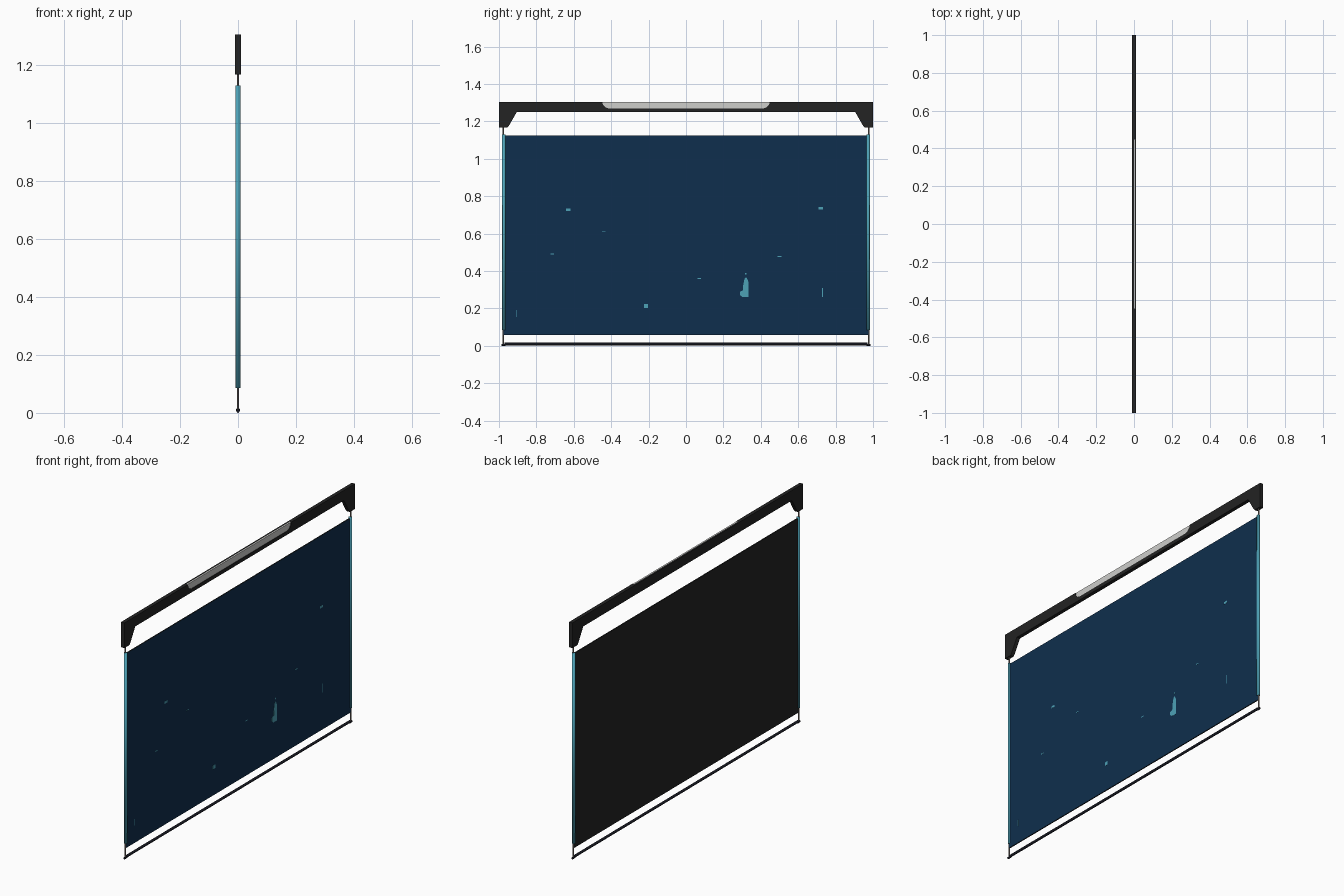
import bpy, bmesh, math

if "Cube" in bpy.data.objects:
    bpy.data.objects.remove(bpy.data.objects["Cube"])


def mat(name, r, g, b):
    m = bpy.data.materials.new(name)
    m.diffuse_color = (r, g, b, 1)
    m.use_nodes = True
    m.node_tree.nodes["Principled BSDF"].inputs["Base Color"].default_value = m.diffuse_color
    return m


BLACK = mat("charcoal black", 0.017, 0.017, 0.017)
BLUE = mat("deep blue", 0.0048, 0.028, 0.075)
TEAL = mat("teal", 0.075, 0.36, 0.47)
GREY = mat("light grey", 0.62, 0.62, 0.60)
ROD = mat("rod brown grey", 0.22, 0.18, 0.16)
NAVY = mat("navy black", 0.010, 0.011, 0.018)


def finish(name, bm, *mats):
    bmesh.ops.recalc_face_normals(bm, faces=bm.faces)
    me = bpy.data.meshes.new(name)
    bm.to_mesh(me)
    bm.free()
    for m in mats:
        me.materials.append(m)
    ob = bpy.data.objects.new(name, me)
    bpy.context.collection.objects.link(ob)
    return ob


def extrude_yz(name, pts, x0, x1, m):
    """Outline in the y-z plane extruded along x."""
    bm = bmesh.new()
    f = bm.faces.new([bm.verts.new((x0, y, z)) for y, z in pts])
    r = bmesh.ops.extrude_face_region(bm, geom=[f])
    for v in r["geom"]:
        if isinstance(v, bmesh.types.BMVert):
            v.co.x = x1
    return finish(name, bm, m)


def cylinder(name, radius, length, centre, m, along_y=False, smooth_caps=False):
    bpy.ops.mesh.primitive_cylinder_add(
        vertices=16, radius=radius, depth=length, location=centre,
        rotation=(math.pi / 2 if along_y else 0, 0, 0))
    ob = bpy.context.object
    ob.name = name
    ob.data.materials.append(m)
    if smooth_caps:
        bpy.ops.object.shade_smooth()
    else:
        bpy.ops.object.shade_smooth_by_angle()
    return ob


def mirrored(half):
    """Close a half outline (y >= 0) by mirroring it across y = 0."""
    return half + [(-y, z) for y, z in reversed(half)]


# Top bar: full back half, notched front half with grey inset
TOP, UNDER, FOOT = 1.305, 1.25, 1.167
ends = [(1.0, FOOT), (0.955, FOOT), (0.945, 1.18), (0.905, UNDER)]
notch = [(0.448, TOP), (0.444, 1.29), (0.43, 1.275), (0.415, 1.27)]
extrude_yz("top_bar_back", mirrored([(1.0, TOP)] + ends), -0.01, 0.0, BLACK)
extrude_yz("top_bar_front", mirrored(notch[::-1] + [(1.0, TOP)] + ends), 0.0, 0.01, BLACK)
extrude_yz("top_inset", mirrored(notch), 0.0, 0.0075, GREY)

# Hanging sheet: black with a blue +x face
bm = bmesh.new()
bmesh.ops.create_cube(bm, size=1)
for v in bm.verts:
    v.co.x *= 0.006
    v.co.y *= 1.95
    v.co.z = v.co.z * 1.067 + 0.5925
bm.normal_update()
for f in bm.faces:
    f.material_index = 1 if f.normal.x > 0.5 else 0
finish("sheet", bm, BLACK, BLUE)

# Side tubes and the thin rods through them
for side, s in (("left", -1), ("right", 1)):
    cylinder(side + "_tube", 0.0088, 1.045, (0, s * 0.974, 0.6075), TEAL, smooth_caps=True)
    cylinder(side + "_rod", 0.003, 1.19, (0, s * 0.977, 0.605), ROD)

# Bottom rod with end stops
cylinder("bottom_rod", 0.0068, 1.94, (0, 0, 0.01), NAVY, along_y=True)
for side, s in (("left", -1), ("right", 1)):
    cylinder(side + "_end_stop", 0.0055, 0.02, (0, s * 0.976, 0.0055), NAVY, along_y=True)

# Painted flecks on the blue face
flecks = [(-0.63, 0.728, 0.025, 0.012), (0.72, 0.736, 0.025, 0.012),
          (-0.715, 0.492, 0.02, 0.005), (-0.44, 0.613, 0.018, 0.004),
          (0.50, 0.477, 0.02, 0.005), (0.07, 0.36, 0.018, 0.005),
          (-0.213, 0.213, 0.022, 0.02), (0.73, 0.285, 0.005, 0.05),
          (-0.905, 0.173, 0.005, 0.035), (0.32, 0.385, 0.008, 0.008)]
for i, (y, z, w, h) in enumerate(flecks):
    pts = [(y - w / 2, z - h / 2), (y + w / 2, z - h / 2),
           (y + w / 2, z + h / 2), (y - w / 2, z + h / 2)]
    extrude_yz("fleck_%d" % i, pts, 0.003, 0.0036, TEAL)
drop = [(0.333, 0.26), (0.333, 0.345), (0.323, 0.367), (0.313, 0.36),
        (0.305, 0.32), (0.305, 0.297), (0.288, 0.29), (0.288, 0.272), (0.302, 0.26)]
extrude_yz("fleck_drop", drop, 0.003, 0.0036, TEAL)
